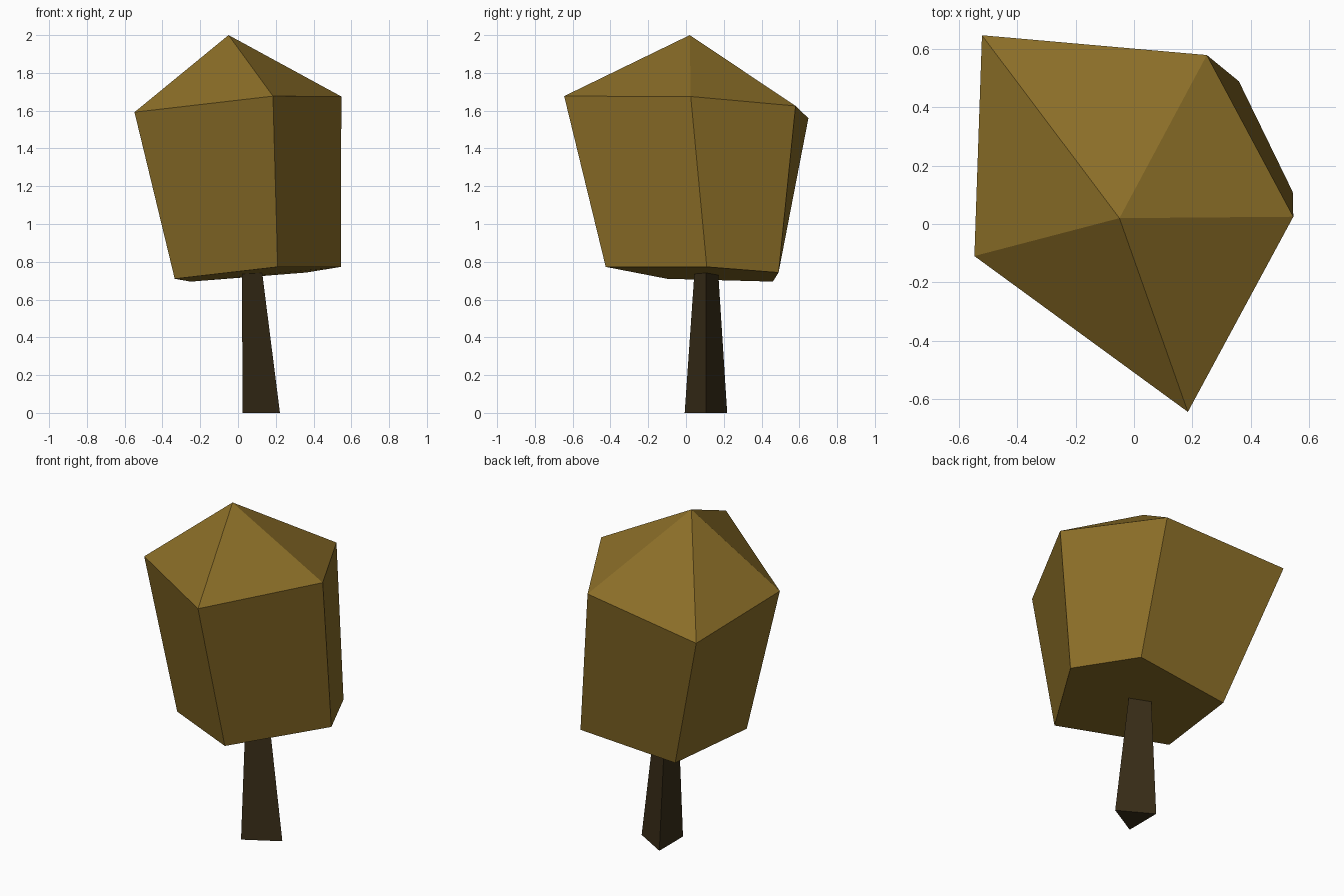
import bpy
import bmesh

if "Cube" in bpy.data.objects:
    bpy.data.objects.remove(bpy.data.objects["Cube"])


def material(name, rgb):
    m = bpy.data.materials.new(name)
    m.diffuse_color = (*rgb, 1)
    m.use_nodes = True
    m.node_tree.nodes["Principled BSDF"].inputs["Base Color"].default_value = m.diffuse_color
    return m


def loft(name, lower, upper, mat, apex=None):
    """Join two rings with side faces; close the top flat or to an apex."""
    bm = bmesh.new()
    lo = [bm.verts.new(p) for p in lower]
    up = [bm.verts.new(p) for p in upper]
    n = len(lo)
    tip = bm.verts.new(apex) if apex else None
    for i in range(n):
        j = (i + 1) % n
        bm.faces.new((lo[i], lo[j], up[j], up[i]))
        if tip:
            bm.faces.new((up[i], up[j], tip))
    bm.faces.new(lo[::-1])
    if not tip:
        bm.faces.new(up)
    bmesh.ops.recalc_face_normals(bm, faces=bm.faces)
    mesh = bpy.data.meshes.new(name)
    bm.to_mesh(mesh)
    bm.free()
    mesh.materials.append(mat)
    obj = bpy.data.objects.new(name, mesh)
    bpy.context.collection.objects.link(obj)
    return obj


leaf = material("ochre leaves", (0.26, 0.157, 0.021))
bark = material("dark bark", (0.04, 0.026, 0.009))

# Crown: irregular five-sided block flaring upward to a pointed top
loft("crown",
     [(0.21, -0.425, 0.773), (0.545, 0.11, 0.773), (0.36, 0.49, 0.743),
      (-0.25, 0.46, 0.695), (-0.335, -0.10, 0.71)],
     [(0.185, -0.645, 1.677), (0.547, 0.025, 1.675), (0.25, 0.58, 1.625),
      (-0.522, 0.648, 1.56), (-0.548, -0.11, 1.592)],
     leaf, apex=(-0.05, 0.02, 2.0))

# Trunk: tapered three-sided post leaning slightly left
loft("trunk",
     [(0.025, -0.007, 0), (0.222, 0.105, 0), (0.025, 0.218, 0)],
     [(0.02, 0.045, 0.75), (0.127, 0.107, 0.75), (0.02, 0.17, 0.75)],
     bark)
